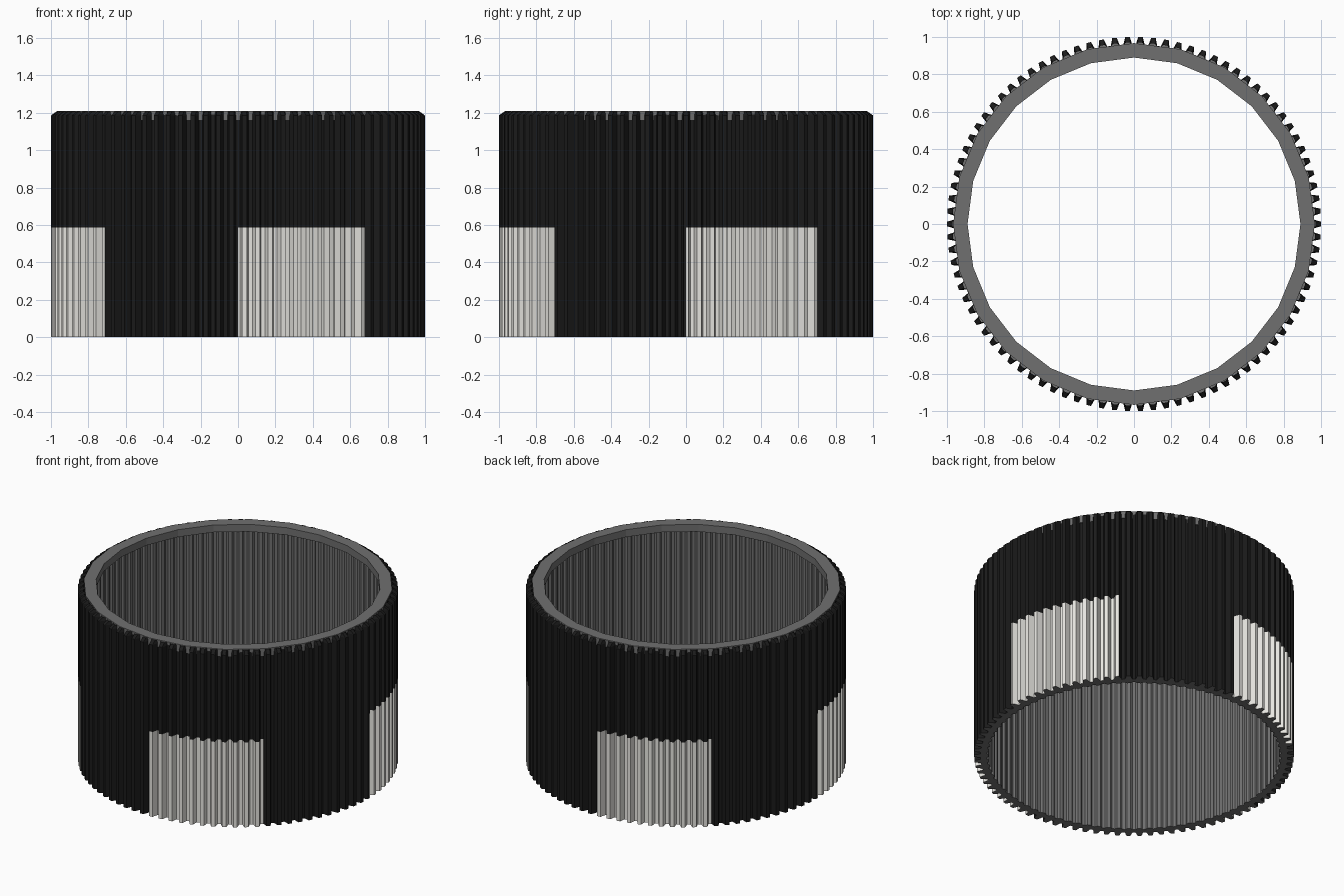
import bpy, bmesh, math

if "Cube" in bpy.data.objects:
    bpy.data.objects.remove(bpy.data.objects["Cube"])

TEETH = 90
STEP = 360 / TEETH


def material(name, rgb):
    m = bpy.data.materials.new(name)
    m.diffuse_color = (*rgb, 1)
    m.use_nodes = True
    m.node_tree.nodes["Principled BSDF"].inputs["Base Color"].default_value = m.diffuse_color
    return m


black = material("black", (0.011, 0.011, 0.011))
white = material("off white", (0.82, 0.81, 0.77))
gray = material("mid gray", (0.16, 0.16, 0.16))


def lathe(name, profiles, mats, rule=None, closed=False):
    """Skin a list of rings; each ring is a list of (radius, degrees, z)."""
    bm = bmesh.new()
    rings = []
    for ring in profiles:
        rings.append([bm.verts.new((r * math.cos(math.radians(a)),
                                    r * math.sin(math.radians(a)), z))
                      for r, a, z in ring])
    pairs = list(zip(rings, rings[1:]))
    if closed:
        pairs.append((rings[-1], rings[0]))
    for lo, hi in pairs:
        n = len(lo)
        for i in range(n):
            j = (i + 1) % n
            f = bm.faces.new((lo[i], lo[j], hi[j], hi[i]))
            if rule:
                f.material_index = rule(f.calc_center_median())
    me = bpy.data.meshes.new(name)
    bm.normal_update()
    bm.to_mesh(me)
    bm.free()
    for m in mats:
        me.materials.append(m)
    ob = bpy.data.objects.new(name, me)
    bpy.context.collection.objects.link(ob)
    return ob


def ribbed(base, tip, z):
    """Ring of trapezoid teeth between two radii."""
    shape = [(-1.4, base), (-0.7, tip), (0, tip), (0.7, tip), (1.4, base), (2, base)]
    return [(r, i * STEP + a, z) for i in range(TEETH) for a, r in shape]


def polygon(radius, z, n=24):
    return [(radius, i * 360 / n, z) for i in range(n)]


# Outer toothed skirt with four white windows in its lower half
def window(c):
    a = math.degrees(math.atan2(c.y, c.x)) % 90
    return 1 if c.z < 0.585 and a < 44.9 else 0


lathe("toothed_skirt",
      [ribbed(0.96, 1.0, 0), ribbed(0.96, 1.0, 0.585),
       ribbed(0.96, 1.0, 1.185), ribbed(0.955, 0.97, 1.207)],
      [black, white], window)

# Bottom rim and finely ribbed inner wall
lathe("inner_wall",
      [ribbed(0.92, 0.908, 1.16), ribbed(0.92, 0.908, 0), ribbed(0.96, 1.0, 0)],
      [gray])

# Top lip: low 24-sided ring
lathe("top_lip",
      [polygon(0.967, 1.16), polygon(0.967, 1.21), polygon(0.89, 1.21), polygon(0.89, 1.16)],
      [gray], closed=True)
